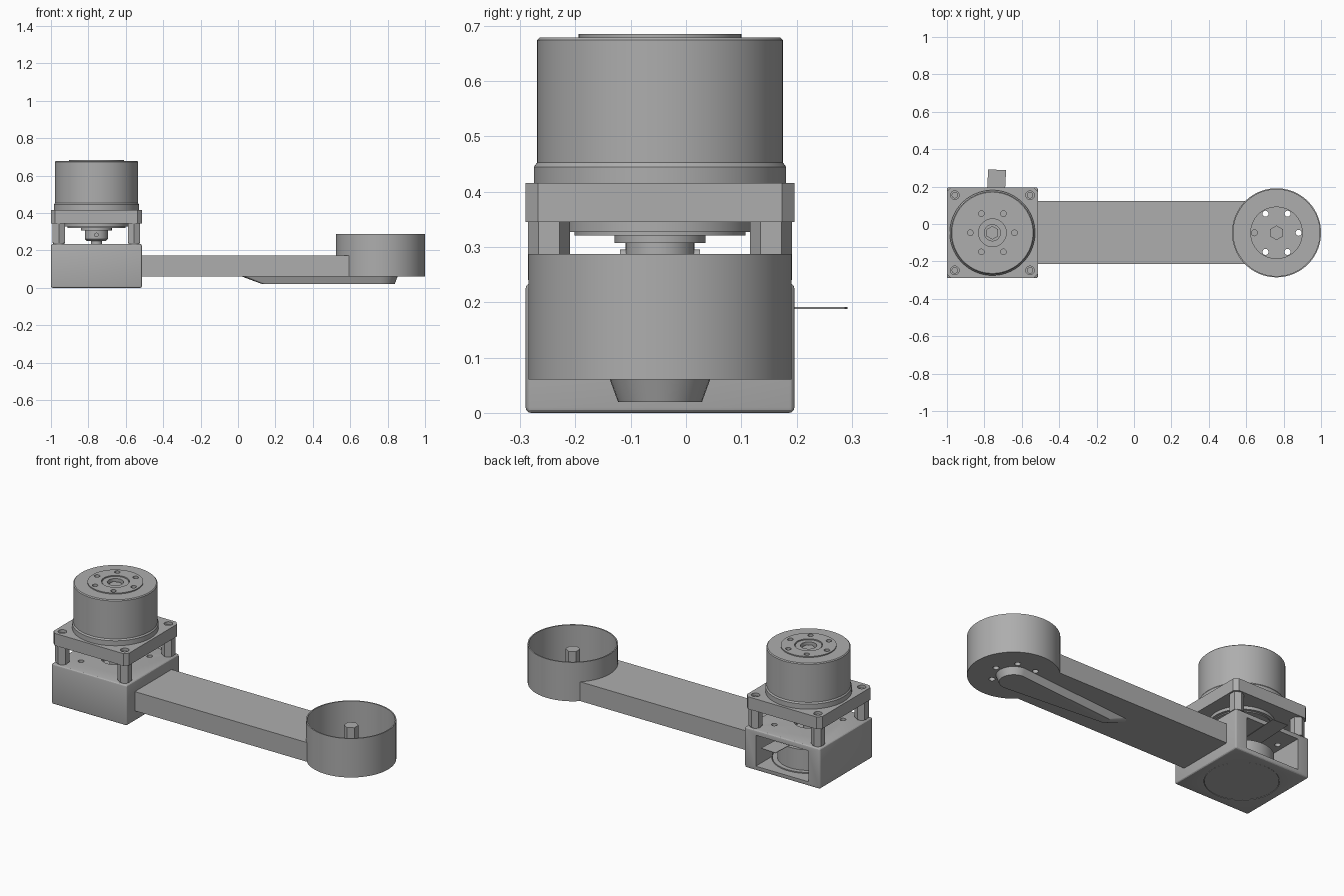
import bpy, bmesh, math
from mathutils import Matrix

if "Cube" in bpy.data.objects:
    bpy.data.objects.remove(bpy.data.objects["Cube"], do_unlink=True)

grey = bpy.data.materials.new("machined_grey")
grey.use_nodes = True
grey.diffuse_color = (0.42, 0.42, 0.42, 1)
grey.node_tree.nodes["Principled BSDF"].inputs["Base Color"].default_value = (0.42, 0.42, 0.42, 1)

MX, CX, Y = -0.757, 0.762, -0.047     # motor axis x, cup axis x, shared y
HALF, BOLT = 0.243, 0.201             # housing half width, corner bolt offset
CORNERS = [(sx * BOLT, sy * BOLT) for sx in (-1, 1) for sy in (-1, 1)]
RING = [(0.118 * math.cos(i * math.pi / 3), 0.118 * math.sin(i * math.pi / 3)) for i in range(6)]


def finish(name, bm):
    bmesh.ops.recalc_face_normals(bm, faces=bm.faces)
    mesh = bpy.data.meshes.new(name)
    bm.to_mesh(mesh)
    bm.free()
    ob = bpy.data.objects.new(name, mesh)
    bpy.context.collection.objects.link(ob)
    mesh.materials.append(grey)
    return ob


def activate(ob):
    bpy.ops.object.select_all(action="DESELECT")
    ob.select_set(True)
    bpy.context.view_layer.objects.active = ob


def smooth(ob):
    activate(ob)
    bpy.ops.object.shade_smooth_by_angle(angle=math.radians(25))
    return ob


def box(name, x0, x1, y0, y1, z0, z1):
    bm = bmesh.new()
    bmesh.ops.create_cube(bm, size=1)
    bmesh.ops.scale(bm, vec=(x1 - x0, y1 - y0, z1 - z0), verts=bm.verts)
    bmesh.ops.translate(bm, vec=((x0 + x1) / 2, (y0 + y1) / 2, (z0 + z1) / 2), verts=bm.verts)
    return finish(name, bm)


def rod(name, x, y, z0, z1, r, n=64, turn=0):
    bm = bmesh.new()
    bmesh.ops.create_cone(bm, cap_ends=True, segments=n, radius1=r, radius2=r, depth=z1 - z0)
    bmesh.ops.rotate(bm, matrix=Matrix.Rotation(turn, 3, "Z"), verts=bm.verts)
    bmesh.ops.translate(bm, vec=(x, y, (z0 + z1) / 2), verts=bm.verts)
    return finish(name, bm)


def lathe(name, x, y, profile, n=96):
    # spin a closed radius/height outline about a vertical axis
    bm = bmesh.new()
    vs = [bm.verts.new((x + r, y, z)) for r, z in profile]
    es = [bm.edges.new(p) for p in zip(vs, vs[1:])]
    bmesh.ops.spin(bm, geom=vs + es, cent=(x, y, 0), axis=(0, 0, 1), angle=math.tau, steps=n)
    bmesh.ops.remove_doubles(bm, verts=bm.verts, dist=1e-5)
    return finish(name, bm)


def apply(ob, kind, **settings):
    mod = ob.modifiers.new(kind.lower(), kind)
    for key, value in settings.items():
        setattr(mod, key, value)
    activate(ob)
    bpy.ops.object.modifier_apply(modifier=mod.name)


def cut(ob, cutters):
    for c in cutters:
        apply(ob, "BOOLEAN", operation="DIFFERENCE", solver="EXACT", object=c)
        bpy.data.objects.remove(c, do_unlink=True)
    return ob


# Lower housing: hollow box, open at the back, with a round bottom cover
housing = box("lower_housing", MX - HALF, MX + HALF, Y - HALF, Y + HALF, 0, 0.235)
apply(housing, "BEVEL", width=0.01, segments=3)
cut(housing, [
    box("cutter", MX - 0.17, MX + 0.17, Y - 0.2, Y + 0.3, 0.025, 0.205),
    rod("cutter", MX, Y, -0.1, 0.1, 0.193),
    rod("cutter", MX, Y, 0.15, 0.3, 0.075)])
cut(housing, [rod("cutter", MX + x, Y + y, 0.19, 0.3, 0.016, 24)
              for x, y in ((-0.13, -0.13), (0.13, -0.13), (-0.13, 0.13), (0.13, 0.13))])
smooth(housing)
smooth(rod("bottom_cover", MX, Y, 0.001, 0.03, 0.191, 96))
smooth(rod("inner_motor", MX, Y, 0.025, 0.15, 0.165, 96))

# Thin ribbon leaving through the back opening
ribbon = box("ribbon_tab", -0.048, 0.048, -0.2, 0.1, 0.188, 0.191)
ribbon.location = (-0.737, 0.19, 0)
ribbon.rotation_euler.z = math.radians(-3)

# Hex standoffs with small washers
for x, y in CORNERS:
    rod("standoff", MX + x, Y + y, 0.24, 0.346, 0.038, 6, math.pi / 6 * 0)
    smooth(rod("standoff_washer", MX + x, Y + y, 0.23, 0.242, 0.03, 32))

# Square mounting flange with clipped corners and bolt holes
flange = box("mounting_flange", MX - HALF, MX + HALF, Y - HALF, Y + HALF, 0.345, 0.416)
bm = bmesh.new()
bm.from_mesh(flange.data)
upright = [e for e in bm.edges if abs(e.verts[0].co.z - e.verts[1].co.z) > 0.01]
bmesh.ops.bevel(bm, geom=upright, offset=0.022, segments=1, affect="EDGES")
bm.to_mesh(flange.data)
bm.free()
cut(flange, [rod("cutter", MX + x, Y + y, 0.39, 0.5, 0.023, 32) for x, y in CORNERS])
smooth(flange)
for x, y in CORNERS:
    smooth(rod("flange_screw", MX + x, Y + y, 0.385, 0.403, 0.017, 24))

# Coupling under the flange
smooth(lathe("coupling", MX, Y, [
    (0, 0.35), (0.17, 0.35), (0.17, 0.327), (0.155, 0.327), (0.155, 0.321), (0.082, 0.321),
    (0.082, 0.307), (0.062, 0.307), (0.062, 0.262), (0.05, 0.25), (0.03, 0.25),
    (0.03, 0.14), (0, 0.14)]))
for side in (-1, 1):
    screw = rod("coupling_screw", 0, 0, 0.04, 0.072, 0.012, 24)
    screw.rotation_euler.x = side * math.pi / 2
    screw.location = (MX, Y, 0.283)
    smooth(screw)

# Gear drum with stepped foot, raised face and central bore
drum = lathe("gear_drum", MX, Y, [
    (0, 0.41), (0.228, 0.41), (0.228, 0.445), (0.222, 0.453), (0.222, 0.674), (0.217, 0.679),
    (0.147, 0.679), (0.147, 0.685), (0.074, 0.685), (0.074, 0.675), (0.07, 0.675),
    (0.07, 0.681), (0.043, 0.681), (0.043, 0.65), (0, 0.65)])
cut(drum, [rod("cutter", MX + x, Y + y, 0.655, 0.75, 0.015, 24) for x, y in RING])
smooth(drum)
rod("drum_hex", MX, Y, 0.645, 0.668, 0.036, 6)

# Arm, trimmed where it meets the cup
arm = box("arm", -0.53, 0.75, Y - 0.168, Y + 0.17, 0.06, 0.172)
cut(arm, [rod("cutter", CX, Y, 0, 0.4, 0.235, 128)])

# Thin-walled cup with hub disc, through holes and hex post
cup = lathe("cup", CX, Y, [
    (0, 0.06), (0.238, 0.06), (0.238, 0.287), (0.231, 0.287), (0.231, 0.072),
    (0.14, 0.072), (0.14, 0.1), (0, 0.1)], 128)
cut(cup, [rod("cutter", CX + x, Y + y, 0, 0.2, 0.016, 24) for x, y in RING])
smooth(cup)
rod("cup_post", CX, Y, 0.09, 0.255, 0.039, 6)


# Teardrop rib beneath the arm and cup, with sloping sides
def teardrop(bm, tip_x, tip_r, r, z):
    pts = []
    for cx, rad, start in ((CX, r, -90), (tip_x + tip_r, tip_r, 90)):
        for i in range(17):
            a = math.radians(start + i * 180 / 16)
            pts.append(bm.verts.new((cx + rad * math.cos(a), Y + rad * math.sin(a), z)))
    return pts


bm = bmesh.new()
top = teardrop(bm, 0.02, 0.03, 0.091, 0.061)
low = teardrop(bm, 0.13, 0.025, 0.076, 0.02)
bm.faces.new(top)
bm.faces.new(low)
for i in range(len(top)):
    j = (i + 1) % len(top)
    bm.faces.new((top[i], top[j], low[j], low[i]))
smooth(finish("under_rib", bm))
